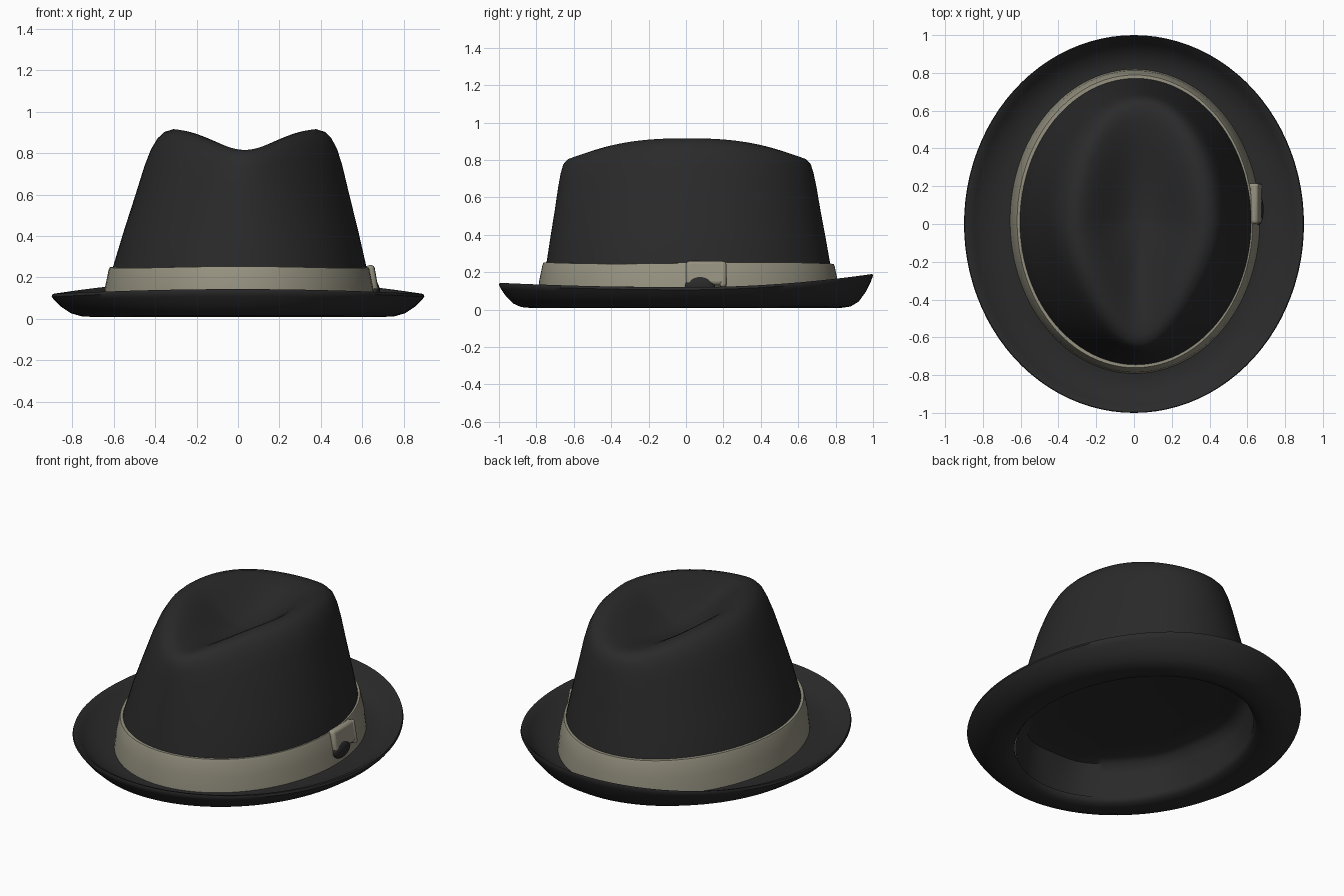
import bpy, bmesh, math

old = bpy.data.objects.get("Cube")
if old:
    bpy.data.objects.remove(old, do_unlink=True)

SEG = 96


def material(name, rgb):
    m = bpy.data.materials.new(name)
    m.use_nodes = True
    m.diffuse_color = (*rgb, 1)
    bsdf = m.node_tree.nodes["Principled BSDF"]
    bsdf.inputs["Base Color"].default_value = (*rgb, 1)
    bsdf.inputs["Roughness"].default_value = 0.9
    return m


felt = material("charcoal felt", (0.023, 0.023, 0.023))
ribbon = material("khaki ribbon", (0.3, 0.285, 0.215))


def finish(obj, mat, angle=50):
    obj.data.materials.append(mat)
    bpy.ops.object.select_all(action="DESELECT")
    obj.select_set(True)
    bpy.context.view_layer.objects.active = obj
    bpy.ops.object.shade_smooth_by_angle(angle=math.radians(angle))
    return obj


def loft(name, rings, mat, closed=False, cap=False, inward=False):
    """Skin a list of functions, each giving a point for an angle."""
    bm = bmesh.new()
    loops = [[bm.verts.new(ring(2 * math.pi * k / SEG)) for k in range(SEG)]
             for ring in rings]
    pairs = list(zip(loops, loops[1:]))
    if closed:
        pairs.append((loops[-1], loops[0]))
    for a, b in pairs:
        for k in range(SEG):
            n = (k + 1) % SEG
            bm.faces.new((a[k], a[n], b[n], b[k]))
    if cap:
        bm.faces.new(loops[-1])
    if inward:
        bmesh.ops.reverse_faces(bm, faces=bm.faces[:])
    me = bpy.data.meshes.new(name)
    bm.to_mesh(me)
    bm.free()
    obj = bpy.data.objects.new(name, me)
    bpy.context.collection.objects.link(obj)
    return finish(obj, mat)


# Crown: tapering wall, ridge higher at the sides, pinched toward the front
def ridge(a):
    return 0.916 - 0.1 * abs(math.sin(a)) ** 2.5


def crown_wall(f, rx, ry):
    def point(a):
        pinch = 1 - 0.36 * f ** 3 * max(0, -math.sin(a)) ** 1.4
        return (0.033 * f + rx * math.cos(a) * pinch,
                ry * math.sin(a) + 0.015 - 0.01 * f,
                0.03 + f * (ridge(a) - 0.03))
    return point


# Teardrop dent sinking from the ridge to the floor of the crown
def crown_dent(s):
    rim = crown_wall(1, 0.345, 0.595)
    g = 2 * s ** 2 - s ** 4

    def point(a):
        x, y, z = rim(a)
        return (0.03 + (x - 0.03) * s, 0.02 + (y - 0.02) * s,
                0.735 + (z - 0.735) * g)
    return point


wall = [(0, 0.64, 0.785), (0.12, 0.628, 0.775), (0.25, 0.612, 0.762),
        (0.45, 0.565, 0.736), (0.64, 0.517, 0.71), (0.8, 0.478, 0.69),
        (0.89, 0.45, 0.676), (0.95, 0.42, 0.662), (0.985, 0.388, 0.637),
        (1, 0.345, 0.595)]
rings = [crown_wall(*w) for w in wall]
rings += [crown_dent(1 - k / 12) for k in range(1, 12)] + [crown_dent(0.02)]
loft("crown", rings, felt, cap=True)


# Lining: shallow, slightly rippled wall closed by a low dome
def lining_ring(z, rx, ry, ripple):
    def point(a):
        r = 1 + ripple * math.sin(9 * a)
        return (rx * math.cos(a) * r, 0.012 + ry * math.sin(a) * r, z)
    return point


lining_profile = [(0.04, 0.612, 0.762, 0), (0.1, 0.6, 0.75, 0.004),
                  (0.18, 0.585, 0.735, 0.01), (0.235, 0.565, 0.715, 0.012),
                  (0.25, 0.53, 0.67, 0.012), (0.268, 0.35, 0.45, 0),
                  (0.28, 0.1, 0.13, 0)]
loft("lining", [lining_ring(*p) for p in lining_profile], felt,
     cap=True, inward=True)


# Brim: flat underneath, rolled up at the edge, highest at the back
def brim_ring(u, z):
    def point(a):
        s = math.sin(a)
        lift = (0.075 if s > 0 else 0.025) * s * s
        return ((0.61 + 0.29 * u) * math.cos(a),
                (0.76 + 0.24 * u) * s, z + lift * u ** 4)
    return point


brim_profile = [(0, 0.04), (0.06, 0.016), (0.25, 0.008), (0.5, 0.012),
                (0.68, 0.027), (0.84, 0.058), (0.95, 0.088), (1, 0.106),
                (0.985, 0.12), (0.93, 0.121), (0.82, 0.1), (0.65, 0.075),
                (0.4, 0.058), (0.2, 0.056), (0, 0.06)]
loft("brim", [brim_ring(*p) for p in brim_profile], felt, closed=True)


# Ribbon band hugging the foot of the crown
def band_ring(z, rx, ry):
    return lambda a: (0.005 + rx * math.cos(a), 0.014 + ry * math.sin(a),
                      z + 0.004 * math.sin(3 * a))


band_profile = [(0.05, 0.662, 0.806), (0.15, 0.648, 0.799),
                (0.236, 0.63, 0.781), (0.249, 0.624, 0.775),
                (0.25, 0.602, 0.752), (0.05, 0.63, 0.777)]
loft("hat_band", [band_ring(*p) for p in band_profile], ribbon, closed=True)


# Flat bow on the left side: loop, upright knot and a felt tuck below
def block(name, loc, size, tilt, mat, bevel):
    bpy.ops.mesh.primitive_cube_add(size=1, location=loc,
                                    rotation=(0, -math.radians(tilt), 0))
    obj = bpy.context.object
    obj.name = name
    obj.scale = size
    bpy.ops.object.transform_apply(location=False, rotation=False, scale=True)
    mod = obj.modifiers.new("soft edges", "BEVEL")
    mod.width = bevel
    mod.segments = 3
    return finish(obj, mat)


block("bow_loop", (0.645, 0.105, 0.195), (0.045, 0.21, 0.13), 10, ribbon, 0.018)
block("bow_knot", (0.643, 0.198, 0.187), (0.055, 0.035, 0.14), 10, ribbon, 0.015)

bpy.ops.mesh.primitive_uv_sphere_add(segments=24, ring_count=12,
                                     location=(0.66, 0.075, 0.128))
tuck = bpy.context.object
tuck.name = "bow_tuck"
tuck.scale = (0.026, 0.08, 0.052)
bpy.ops.object.transform_apply(location=False, rotation=False, scale=True)
finish(tuck, felt)
